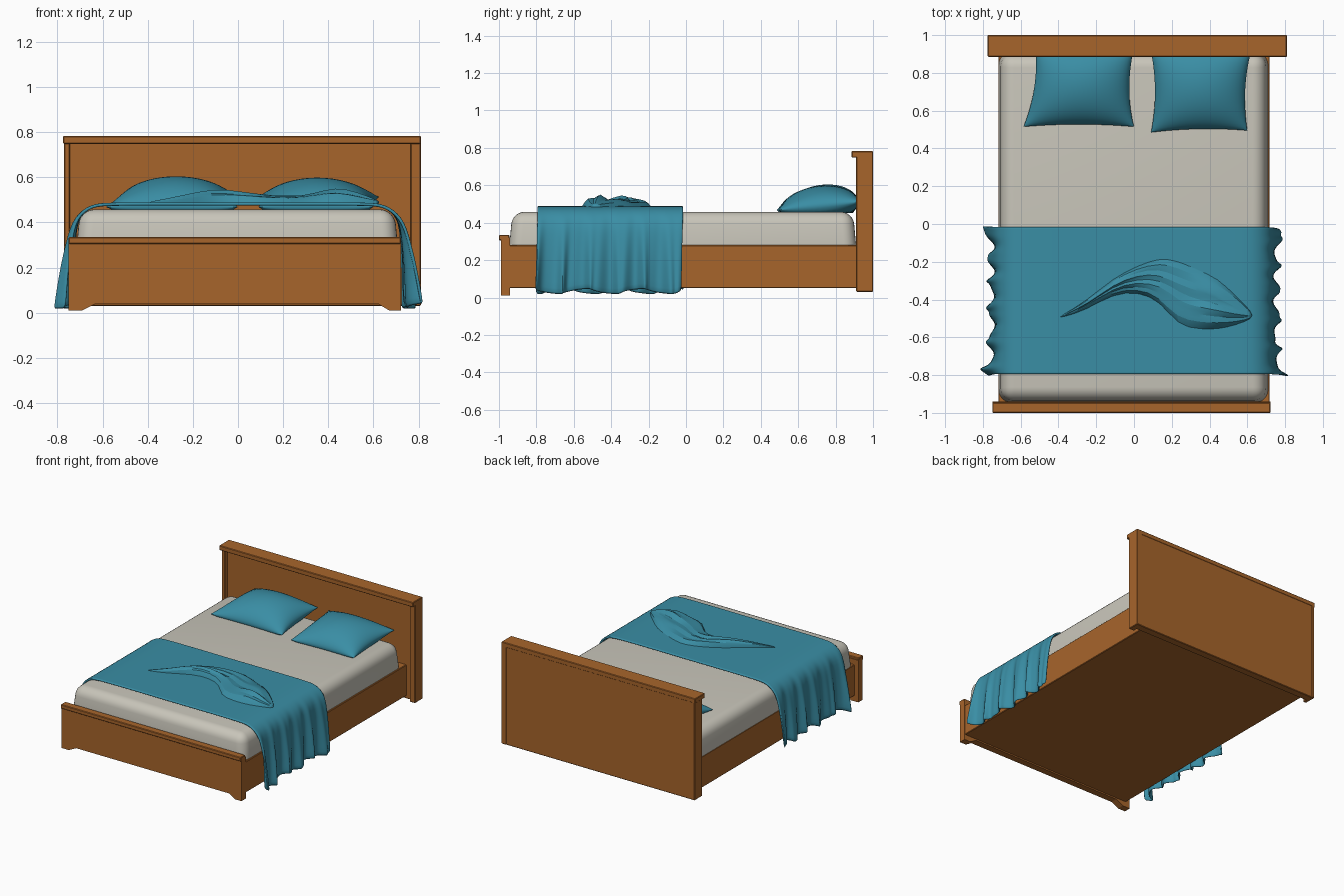
import bpy, bmesh, math, random
from mathutils import Vector

if "Cube" in bpy.data.objects:
    bpy.data.objects.remove(bpy.data.objects["Cube"])

random.seed(4)


def material(name, rgb):
    m = bpy.data.materials.new(name)
    m.diffuse_color = (*rgb, 1)
    m.use_nodes = True
    m.node_tree.nodes["Principled BSDF"].inputs["Base Color"].default_value = m.diffuse_color
    return m


WOOD = material("warm wood", (0.39, 0.13, 0.024))
LINEN = material("pale linen", (0.58, 0.56, 0.49))
TEAL = material("teal fabric", (0.042, 0.27, 0.375))


def finish(name, bm, mat, smooth=None):
    bmesh.ops.recalc_face_normals(bm, faces=bm.faces)
    me = bpy.data.meshes.new(name)
    bm.to_mesh(me)
    bm.free()
    me.materials.append(mat)
    ob = bpy.data.objects.new(name, me)
    bpy.context.collection.objects.link(ob)
    if smooth:
        bpy.ops.object.select_all(action='DESELECT')
        ob.select_set(True)
        bpy.context.view_layer.objects.active = ob
        bpy.ops.object.shade_smooth_by_angle(angle=math.radians(smooth))
    return ob


def box(name, lo, hi, mat, bevel=0.004, seg=1, taper=0.0, smooth=None):
    bm = bmesh.new()
    bmesh.ops.create_cube(bm, size=1)
    for v in bm.verts:
        top = v.co.z > 0
        for i in range(3):
            v.co[i] = (lo[i] + hi[i]) / 2 + v.co[i] * (hi[i] - lo[i])
        if top:
            v.co.x -= math.copysign(taper, v.co.x)
            v.co.y -= math.copysign(taper, v.co.y)
    bmesh.ops.bevel(bm, geom=bm.edges[:], offset=bevel, segments=seg,
                    profile=0.5, affect='EDGES')
    return finish(name, bm, mat, smooth)


def add_grid(bm, rows):
    """Skin a list of equally long point rows with quads."""
    vs = [[bm.verts.new(p) for p in r] for r in rows]
    for a, b in zip(vs, vs[1:]):
        for i in range(len(a) - 1):
            bm.faces.new((a[i], a[i + 1], b[i + 1], b[i]))
    return vs


# Headboard: panel, two posts, cap
box("headboard_panel", (-0.76, 0.94, 0.03), (0.80, 0.998, 0.76), WOOD)
box("headboard_left_post", (-0.77, 0.91, 0.03), (-0.745, 1.0, 0.76), WOOD)
box("headboard_right_post", (0.765, 0.91, 0.03), (0.81, 1.0, 0.76), WOOD)
box("headboard_cap", (-0.775, 0.885, 0.748), (0.81, 1.0, 0.783), WOOD)

# Bed base with closed underside
box("bed_base", (-0.718, -0.95, 0.05), (0.718, 0.945, 0.28), WOOD)

# Footboard: front outline with small corner feet, extruded in depth
outline = [(-0.75, 0.01), (-0.69, 0.01), (-0.63, 0.04), (0.62, 0.04), (0.67, 0.01),
           (0.722, 0.01), (0.722, 0.32), (-0.75, 0.32)]
bm = bmesh.new()
face = bm.faces.new([bm.verts.new((x, -0.99, z)) for x, z in outline])
ext = bmesh.ops.extrude_face_region(bm, geom=[face])
for v in ext["geom"]:
    if isinstance(v, bmesh.types.BMVert):
        v.co.y = -0.94
finish("footboard", bm, WOOD)
box("footboard_cap", (-0.75, -1.0, 0.305), (0.722, -0.945, 0.335), WOOD)

# Mattress
box("mattress", (-0.722, -0.95, 0.22), (0.715, 0.915, 0.458), LINEN,
    bevel=0.065, seg=6, taper=0.022, smooth=60)


# Pillows: pinched cushions skinned between four corners
def pillow(name, fl, fr, br, bl, height):
    c = [Vector(p) for p in (fl, fr, br, bl)]
    n = 22
    bm = bmesh.new()
    for side in (1, -1):
        rows = []
        for j in range(n + 1):
            row = []
            for i in range(n + 1):
                u = math.sin((i / n - 0.5) * math.pi)
                v = math.sin((j / n - 0.5) * math.pi)
                pu = u * (1 - 0.09 * (1 - v * v))
                pv = v * (1 - 0.06 * (1 - u * u))
                a, b = (pu + 1) / 2, (pv + 1) / 2
                p = (c[0] * (1 - a) + c[1] * a) * (1 - b) + (c[3] * (1 - a) + c[2] * a) * b
                f = max(0, (1 - u * u) * (1 - v * v)) ** 0.55
                z = 0.468 + 0.045 * b + side * f * height
                row.append((p.x, p.y, max(z, 0.452)))
            rows.append(row)
        add_grid(bm, rows)
    bmesh.ops.remove_doubles(bm, verts=bm.verts, dist=0.0005)
    finish(name, bm, TEAL, 50)


pillow("left_pillow", (-0.585, 0.515), (0.0, 0.515), (0.0, 0.935), (-0.52, 0.935), 0.112)
pillow("right_pillow", (0.09, 0.485), (0.6, 0.495), (0.625, 0.935), (0.085, 0.935), 0.106)

# Blanket: draped cross-section with folds growing toward the hem
half = [(0, .488), (.2, .489), (.4, .489), (.58, .488), (.63, .483), (.67, .468), (.705, .44),
        (.728, .40), (.74, .34), (.747, .28), (.753, .22), (.757, .16), (.76, .09), (.763, .03)]
section = [(-x, z) for x, z in reversed(half[1:])] + half
rows = []
steps = 72
for j in range(steps + 1):
    s = j / steps
    row = []
    for x, z in section:
        side = 1 if x > 0 else -1
        t = max(0, min(1, (0.45 - z) / 0.42))
        wave = math.sin(s * 2 * math.pi * 5.5 + side * 0.9 + 0.8 * math.sin(s * 9))
        wave += 0.35 * math.sin(s * 71 + side)
        flare = math.exp(-((s - 0.03) / 0.06) ** 2) * 0.035
        flare += math.exp(-((s - 0.98) / 0.05) ** 2) * 0.025
        y = -0.795 + 0.78 * s + t * (0.025 * s - 0.02)
        y += 0.012 * t * math.cos(s * 34 + side)
        hem = 0.014 * t * math.sin(s * 17 + side * 2)
        row.append((x + side * (t ** 0.8 * 0.021 * wave + t * flare), y, z + hem))
    rows.append(row)
bm = bmesh.new()
add_grid(bm, rows)
blanket = finish("blanket", bm, TEAL, 50)
mod = blanket.modifiers.new("thickness", 'SOLIDIFY')
mod.thickness = 0.014
mod.offset = -1 if blanket.data.polygons[len(section) // 2].normal.z > 0 else 1
blanket.modifiers.new("soften", 'SUBSURF').levels = 1

# Crumpled fold of cloth on the blanket: stations of x, front y, back y, height
stations = [(-.39, -.50, -.49, .004), (-.25, -.455, -.405, .03), (-.11, -.37, -.285, .066),
            (.02, -.36, -.22, .055), (.14, -.41, -.175, .04), (.23, -.545, -.19, .038),
            (.34, -.56, -.235, .05), (.44, -.56, -.28, .074), (.53, -.54, -.37, .05),
            (.63, -.50, -.47, .012)]
shape = [-0.1, 0.75, 0.6, 1.0, 0.4, 0.85, 0.55, 0.65, -0.1]
rows = []
for k, (x, yf, yb, h) in enumerate(stations):
    row = []
    for i, f in enumerate(shape):
        a = i / (len(shape) - 1)
        edge = i in (0, len(shape) - 1)
        jit = 0 if edge else random.uniform(-0.3, 0.25)
        z = 0.484 if edge else 0.489 + h * max(0.25, f + jit)
        row.append((x + (0 if edge else random.uniform(-.02, .02)), yf + (yb - yf) * a, z))
    rows.append(row)
bm = bmesh.new()
grid = add_grid(bm, rows)
bm.faces.new(grid[0])
bm.faces.new(grid[-1])
fold = finish("crumpled_fold", bm, TEAL, 35)
fold.modifiers.new("soften", 'SUBSURF').levels = 1
